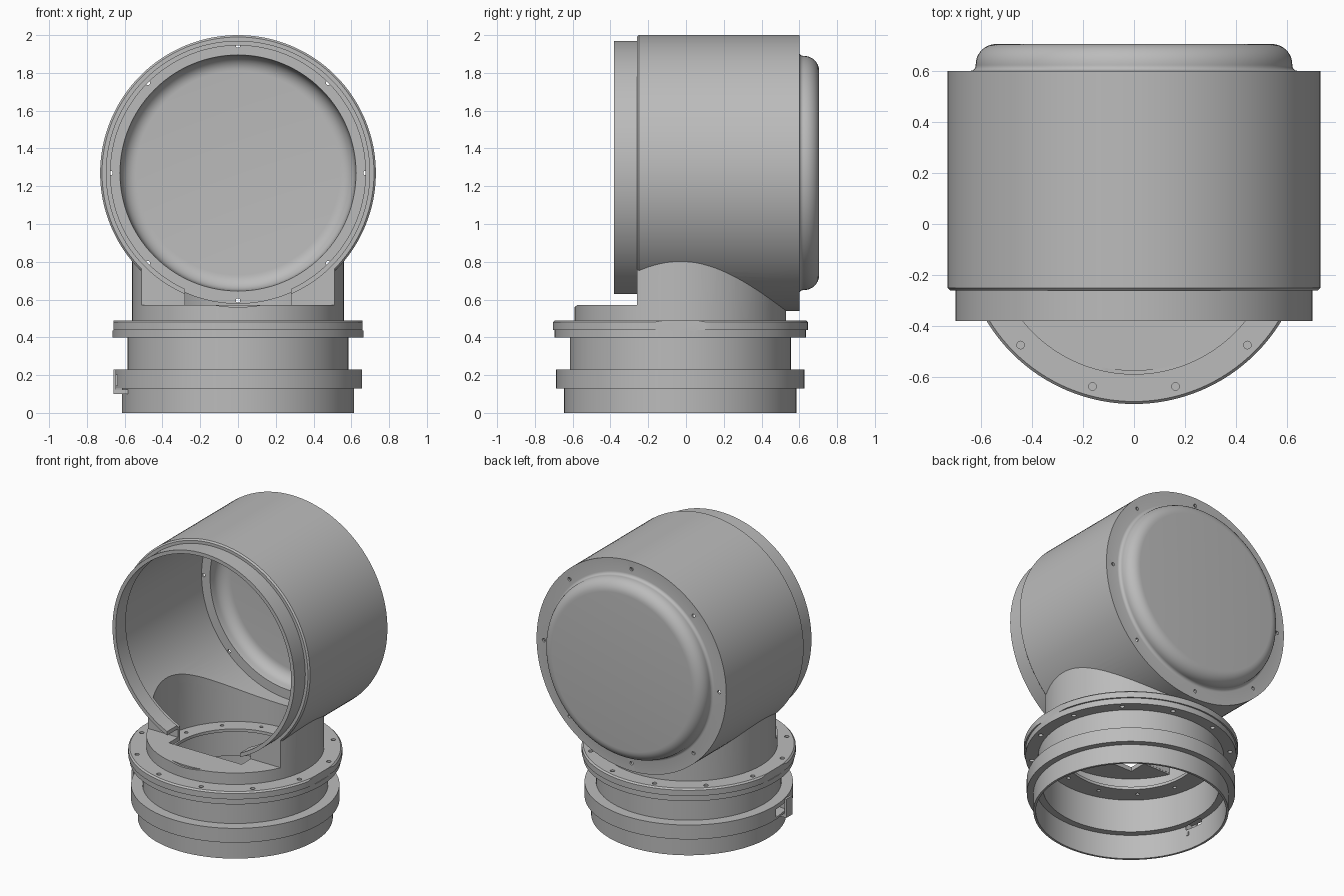
import bpy, bmesh, math
from mathutils import Matrix, Vector

if "Cube" in bpy.data.objects:
    bpy.data.objects.remove(bpy.data.objects["Cube"], do_unlink=True)

grey = bpy.data.materials.new("plain grey")
grey.use_nodes = True
grey.diffuse_color = (0.5, 0.5, 0.5, 1)
grey.node_tree.nodes["Principled BSDF"].inputs["Base Color"].default_value = (0.5, 0.5, 0.5, 1)

BASE_Y = -0.03      # axis of the round base
BARREL_Z = 1.27     # axis of the barrel
STEPS = 128
ALONG_Y = Matrix.Translation((0, 0, BARREL_Z)) @ Matrix.Rotation(-math.pi / 2, 4, 'X')
UPRIGHT = Matrix.Translation((0, BASE_Y, 0))


def finish(name, bm):
    bmesh.ops.recalc_face_normals(bm, faces=bm.faces)
    mesh = bpy.data.meshes.new(name)
    bm.to_mesh(mesh)
    bm.free()
    mesh.materials.append(grey)
    obj = bpy.data.objects.new(name, mesh)
    bpy.context.collection.objects.link(obj)
    return obj


def lathe(name, profile, matrix, closed=True):
    """Revolve (radius, height) points about the matrix's z axis."""
    bm = bmesh.new()
    verts = [bm.verts.new((r, 0, h)) for r, h in profile]
    pairs = list(zip(verts, verts[1:])) + ([(verts[-1], verts[0])] if closed else [])
    edges = [bm.edges.new(p) for p in pairs]
    bmesh.ops.spin(bm, geom=verts + edges, axis=(0, 0, 1), cent=(0, 0, 0),
                   steps=STEPS, angle=2 * math.pi)
    bmesh.ops.remove_doubles(bm, verts=bm.verts, dist=0.0002)
    bm.transform(matrix)
    return finish(name, bm)


def cylinder(name, r, low, high, matrix):
    return lathe(name, [(0, low), (r, low), (r, high), (0, high)], matrix, closed=False)


def box(name, low, high):
    bm = bmesh.new()
    low, high = Vector(low), Vector(high)
    bmesh.ops.create_cube(bm, size=1, matrix=Matrix.Translation((low + high) / 2)
                          @ Matrix.Diagonal((*(high - low), 1)))
    return finish(name, bm)


def pins(name, count, ring, r, low, high, matrix, start=0.0):
    """A circle of small cylinders used to drill bolt holes."""
    bm = bmesh.new()
    for i in range(count):
        a = start + 2 * math.pi * i / count
        spot = Matrix.Translation((ring * math.cos(a), ring * math.sin(a), (low + high) / 2))
        bmesh.ops.create_cone(bm, cap_ends=True, segments=16, radius1=r, radius2=r,
                              depth=high - low, matrix=matrix @ spot)
    return finish(name, bm)


def combine(obj, other, mode='DIFFERENCE'):
    mod = obj.modifiers.new(mode.title(), 'BOOLEAN')
    mod.operation, mod.solver, mod.object = mode, 'EXACT', other
    bpy.context.view_layer.objects.active = obj
    bpy.ops.object.modifier_apply(modifier=mod.name)
    bpy.data.objects.remove(other, do_unlink=True)


def arc(cx, cy, r, a0, a1, n=8):
    return [(cx + r * math.cos(math.radians(a0 + (a1 - a0) * i / n)),
             cy + r * math.sin(math.radians(a0 + (a1 - a0) * i / n))) for i in range(n + 1)]


# Barrel with front lip, flanged back plate and hollow domed cover
barrel = lathe("barrel", [(0, 0.705)] + arc(0.54, 0.625, 0.08, 90, 0)
               + arc(0.64, 0.62, 0.02, 180, 270, 4)
               + [(0.73, 0.60), (0.73, -0.25), (0.72, -0.26), (0.70, -0.26), (0.70, -0.38),
                  (0.675, -0.38), (0.675, -0.27), (0.69, -0.26), (0.69, 0.585), (0.625, 0.585)]
               + arc(0.54, 0.612, 0.08, 0, 90) + [(0, 0.692)], ALONG_Y, closed=False)
neck_bore = cylinder("neck_bore", 0.53, 0.3, 1.0, UPRIGHT)
combine(neck_bore, box("bore_limit", (-1, -0.6, 0.2), (1, -0.235, 1.2)))
combine(barrel, neck_bore)
combine(barrel, box("lip_gap", (-0.28, -0.5, 0.4), (0.28, -0.2, 0.8)))
combine(barrel, pins("cover_holes", 8, 0.675, 0.012, 0.55, 0.65, ALONG_Y))

# Stepped round base with flange, inner ledge and neck
base = lathe("base_and_neck", [
    (0.615, 0), (0.615, 0.13), (0.657, 0.13), (0.657, 0.23), (0.585, 0.23), (0.585, 0.40),
    (0.665, 0.40), (0.665, 0.44), (0.675, 0.44), (0.675, 0.48), (0.665, 0.49), (0.56, 0.49),
    (0.56, 0.86), (0.53, 0.86), (0.53, 0.42), (0.42, 0.42), (0.42, 0.40), (0.555, 0.40),
    (0.555, 0.17), (0.60, 0.17), (0.60, 0)], UPRIGHT)
combine(base, cylinder("barrel_space", 0.71, -0.9, 0.9, ALONG_Y))
combine(base, box("front_step", (-1, -1, 0.57), (1, -0.26, 1.2)))
combine(base, pins("flange_holes", 12, 0.628, 0.015, 0.35, 0.55, UPRIGHT, math.radians(15)))
combine(base, pins("ledge_holes", 12, 0.48, 0.012, 0.35, 0.47, UPRIGHT, math.radians(15)))
for side in (-1, 1):
    a, b = sorted((side * 0.66, side * 0.8))
    combine(base, box("flange_flat", (a, -0.4, 0.435), (b, 0.4, 0.52)))
combine(base, box("latch_notch", (-0.8, -0.19, 0.145), (-0.58, -0.05, 0.2)))

# Shelf closing the front of the neck, open in the middle
shelf = cylinder("neck_shelf", 0.545, 0.54, 0.57, UPRIGHT)
combine(shelf, box("shelf_back", (-1, -0.236, 0.4), (1, 1, 0.8)))
combine(shelf, box("shelf_gap", (-0.28, -0.36, 0.4), (0.28, 0, 0.8)))

# Upright walls either side of the gap, fitted under the barrel
walls = []
for side, label in ((1, "left"), (-1, "right")):
    a, b = sorted((side * 0.28, side * 0.505))
    wall = box(label + "_neck_wall", (a, -0.26, 0.55), (b, -0.235, 0.85))
    combine(wall, cylinder("barrel_space", 0.71, -0.9, 0.9, ALONG_Y))
    walls.append(wall)

# Small latch on the lower ring
latch = box("latch_plate", (-0.66, -0.23, 0.10), (-0.645, -0.16, 0.23))
latch_foot = box("latch_foot", (-0.65, -0.23, 0.10), (-0.58, -0.16, 0.125))

# Smooth the round parts, keep the edges crisp
for obj in (barrel, base, shelf):
    bpy.ops.object.select_all(action='DESELECT')
    obj.select_set(True)
    bpy.context.view_layer.objects.active = obj
    bpy.ops.object.shade_smooth_by_angle(angle=math.radians(25))
